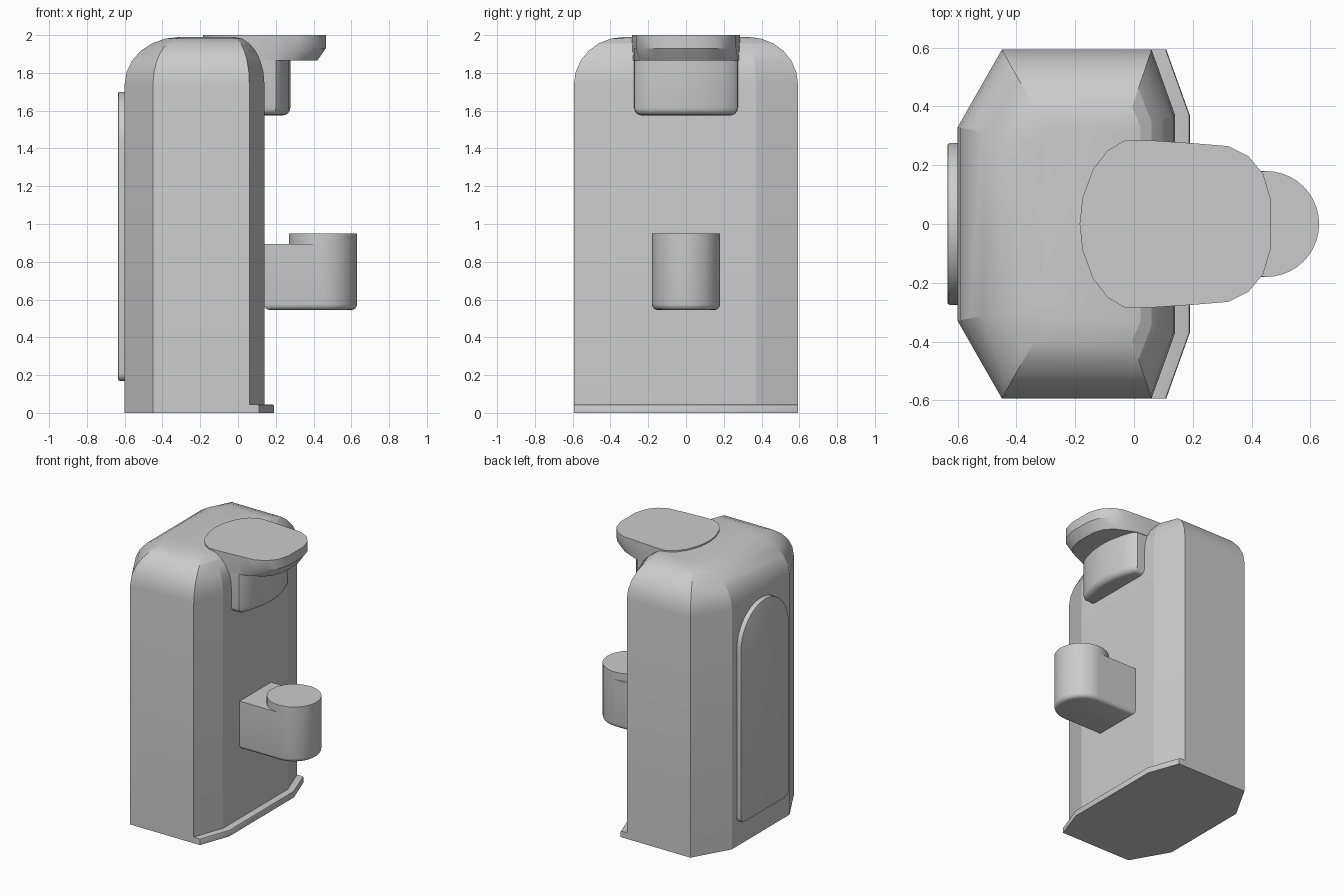
import bpy, bmesh, math

cube = bpy.data.objects.get("Cube")
if cube:
    bpy.data.objects.remove(cube, do_unlink=True)

grey = bpy.data.materials.new("light grey plastic")
grey.use_nodes = True
COLOUR = (0.6, 0.6, 0.6, 1)
grey.diffuse_color = COLOUR
grey.node_tree.nodes["Principled BSDF"].inputs["Base Color"].default_value = COLOUR


def loft(name, rings, angle=30, bevel=0, pick=None, segments=4):
    """Join equal-length rings of points, cap both ends, bevel picked edges."""
    bm = bmesh.new()
    rows = [[bm.verts.new(p) for p in ring] for ring in rings]
    n = len(rows[0])
    for a, b in zip(rows, rows[1:]):
        for i in range(n):
            j = (i + 1) % n
            bm.faces.new((a[i], a[j], b[j], b[i]))
    bm.faces.new(rows[0][::-1])
    bm.faces.new(rows[-1])
    bmesh.ops.recalc_face_normals(bm, faces=bm.faces)
    if bevel:
        edges = [e for e in bm.edges if pick(*[v.co for v in e.verts])]
        bmesh.ops.bevel(bm, geom=edges, offset=bevel, segments=segments,
                        profile=0.5, affect='EDGES', clamp_overlap=True)
    mesh = bpy.data.meshes.new(name)
    bm.to_mesh(mesh)
    bm.free()
    obj = bpy.data.objects.new(name, mesh)
    bpy.context.collection.objects.link(obj)
    mesh.materials.append(grey)
    bpy.ops.object.select_all(action='DESELECT')
    obj.select_set(True)
    bpy.context.view_layer.objects.active = obj
    bpy.ops.object.shade_smooth_by_angle(angle=math.radians(angle))
    return obj


def mirrored(half):
    """Close a +y half outline (listed from low x to high x) across y = 0."""
    return half + [(x, -y) for x, y in reversed(half) if y > 0]


def level(outline, z):
    return [(x, y, z) for x, y in outline]


def at_height(z):
    return lambda a, b: abs(a.z - z) < 1e-4 and abs(b.z - z) < 1e-4


# Body: eight-sided column whose shoulders curve in to a flat top
foot = mirrored([(-0.6, 0.33), (-0.45, 0.593), (0.06, 0.593), (0.14, 0.37)])
crown = mirrored([(-0.31, 0.27), (-0.30, 0.33), (-0.03, 0.33), (-0.02, 0.32)])
rings = [level(foot, 0)]
STEPS = 6
for k in range(STEPS + 1):
    t = k / STEPS * math.pi / 2
    s = 1 - math.cos(t)
    ring = [(a[0] + (b[0] - a[0]) * s, a[1] + (b[1] - a[1]) * s)
            for a, b in zip(foot, crown)]
    rings.append(level(ring, 1.74 + 0.25 * math.sin(t)))
loft("body", rings, angle=17)

# Thin lip along the foot of the body
lip = mirrored([(0.0, 0.593), (0.11, 0.593), (0.19, 0.37)])
loft("base_lip", [level(lip, 0), level(lip, 0.045)], bevel=0.008,
     pick=lambda a, b: at_height(0.045)(a, b) and max(a.x, b.x) > 0.15, segments=2)

# Arched panel standing proud of the back
R, LOW, HIGH = 0.275, 0.17, 1.70
panel = [(R * math.cos(math.pi * i / 24), HIGH - R + R * math.sin(math.pi * i / 24))
         for i in range(25)]
for side, start in ((-1, math.pi), (1, 1.5 * math.pi)):
    for i in range(5):
        t = start + math.pi / 2 * i / 4
        panel.append((side * (R - 0.04) + 0.04 * math.cos(t), LOW + 0.04 + 0.04 * math.sin(t)))
loft("back_panel", [[(x, y, z) for y, z in panel] for x in (-0.58, -0.635)],
     bevel=0.008, pick=lambda a, b: a.x < -0.63 and b.x < -0.63, segments=2)

# Overhanging lid with an undercut lip
lid = mirrored([(-0.185, 0), (-0.175, 0.09), (-0.14, 0.185), (-0.09, 0.25), (-0.03, 0.285),
                (0.05, 0.285), (0.2, 0.275), (0.32, 0.265), (0.39, 0.23), (0.44, 0.17),
                (0.465, 0.085)])
under = [(x - 0.045, y * 0.92) if x > 0.25 else (x, y) for x, y in lid]
loft("lid", [level(under, 1.865), level(lid, 1.93), level(lid, 2.0)])

# Brewing head under the lid
head = mirrored([(-0.02, 0.28), (0.2, 0.272), (0.225, 0.25), (0.25, 0.18), (0.27, 0.09), (0.277, 0)])
loft("head", [level(head, 1.575), level(head, 1.87)], bevel=0.04,
     pick=lambda a, b: at_height(1.575)(a, b) and max(a.x, b.x) > 0)

# Lower holder: square arm running into a round cup
FLOOR, CX, CR = 0.545, 0.45, 0.18
arm = mirrored([(0.138, CR), (CX, CR)])
loft("holder_arm", [level(arm, FLOOR), level(arm, 0.895)], bevel=0.03,
     pick=lambda a, b: at_height(FLOOR)(a, b) and min(a.x, b.x) < 0.2)
cup = [(CX + CR * math.cos(math.tau * i / 40), CR * math.sin(math.tau * i / 40)) for i in range(40)]
loft("holder_cup", [level(cup, FLOOR), level(cup, 0.95)], bevel=0.03, pick=at_height(FLOOR))
